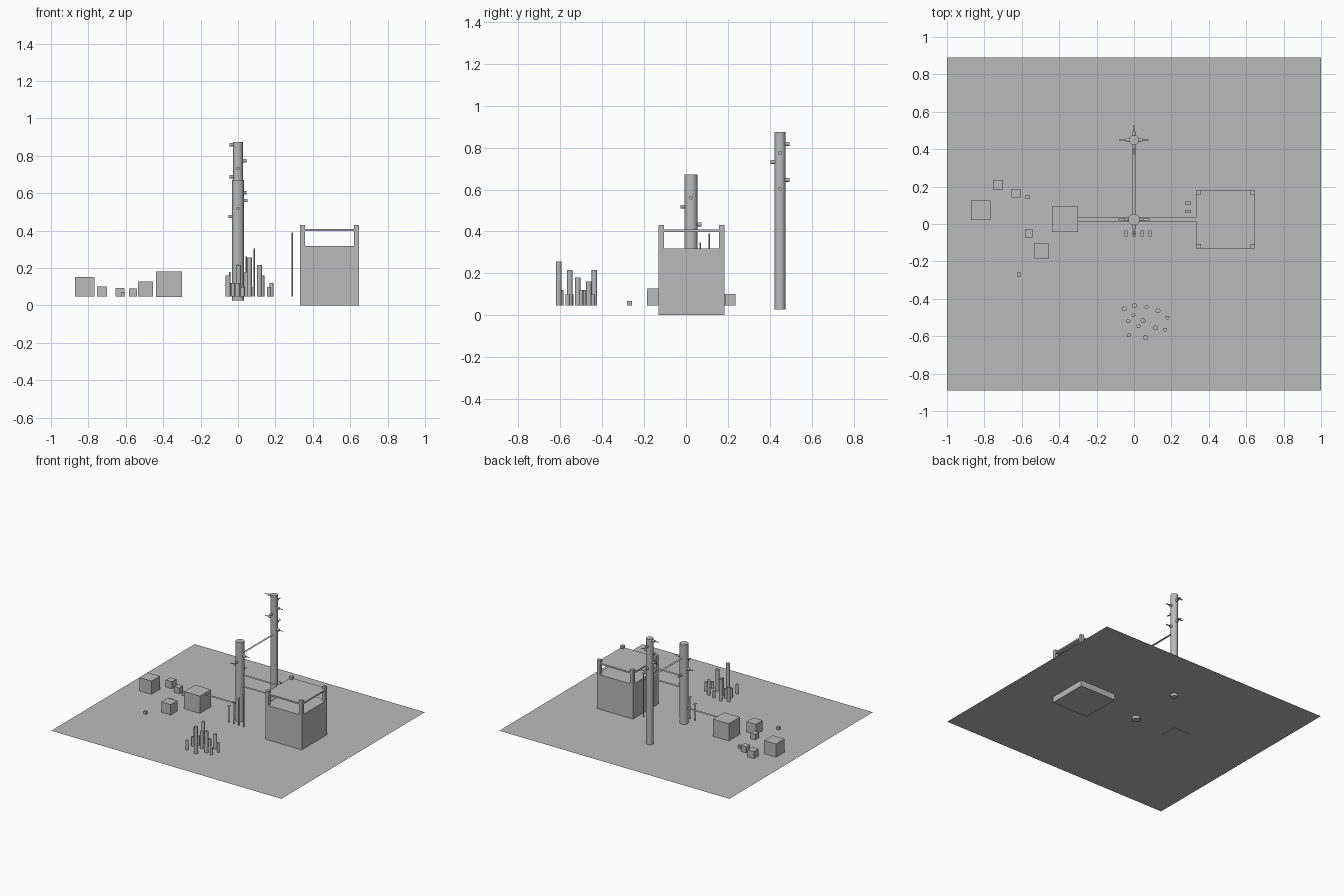
import bpy
from math import pi, sin, cos

if "Cube" in bpy.data.objects:
    bpy.data.objects.remove(bpy.data.objects["Cube"], do_unlink=True)

grey = bpy.data.materials.new("plain_grey")
grey.use_nodes = True
grey.diffuse_color = (0.5, 0.5, 0.5, 1)
grey.node_tree.nodes["Principled BSDF"].inputs["Base Color"].default_value = (0.5, 0.5, 0.5, 1)

GROUND = 0.047


def finish(name):
    ob = bpy.context.object
    ob.name = name
    ob.data.materials.append(grey)
    return ob


def box(name, x0, x1, y0, y1, z0, z1):
    bpy.ops.mesh.primitive_cube_add(size=1, location=((x0 + x1) / 2, (y0 + y1) / 2, (z0 + z1) / 2))
    bpy.context.object.scale = (x1 - x0, y1 - y0, z1 - z0)
    return finish(name)


def sheet(name, x, y, z, sx, sy, angle=0):
    bpy.ops.mesh.primitive_plane_add(size=1, location=(x, y, z), rotation=(0, 0, angle))
    bpy.context.object.scale = (sx, sy, 1)
    return finish(name)


def rod(name, x, y, z0, z1, r, sides=16):
    bpy.ops.mesh.primitive_cylinder_add(vertices=sides, radius=r, depth=z1 - z0,
                                        location=(x, y, (z0 + z1) / 2))
    ob = finish(name)
    bpy.ops.object.shade_smooth_by_angle()
    return ob


# Ground sheet
sheet("ground", 0, 0, GROUND, 2, 1.78)

# Tall poles with a spiral of pegs, each carrying a thin step
def pole(name, y, r, top, first_peg, count, start):
    rod(name, 0, y, 0.027, top, r, 24)
    for i in range(count):
        a = start - i * pi / 2
        z = first_peg - i * 0.0428
        mid = r + 0.007
        bpy.ops.mesh.primitive_cylinder_add(
            vertices=12, radius=0.009, depth=0.024,
            location=(mid * cos(a), y + mid * sin(a), z), rotation=(0, pi / 2, a))
        finish(name + "_peg")
        d = r + 0.026
        sheet(name + "_step", d * cos(a), y + d * sin(a), z, 0.052, 0.012, a)


pole("front_pole", 0.024, 0.031, 0.672, 0.561, 4, 0)
pole("back_pole", 0.449, 0.026, 0.874, 0.860, 7, pi)

# Flat walkways between the poles, the house and the large block
sheet("pole_walkway", 0, 0.237, 0.563, 0.017, 0.38)
for z in (0.32, 0.41):
    sheet("house_walkway", 0.18, 0.025, z, 0.304, 0.021)
sheet("block_walkway", -0.165, 0.025, 0.17, 0.28, 0.021)

# House: solid base, corner posts and thin roof
X0, X1, Y0, Y1 = 0.332, 0.647, -0.132, 0.183
box("house_base", X0, X1, Y0, Y1, 0, 0.318)
box("house_roof", X0, X1, Y0, Y1, 0.398, 0.41)
for x in (X0, X1 - 0.026):
    for y in (Y0, Y1 - 0.026):
        box("house_post", x, x + 0.026, y, y + 0.026, 0.31, 0.43)

# Rising steps on thin stalks
steps = [(-0.043 + 0.043 * i, -0.052, 0) for i in range(4)]
steps += [(0.29, 0.068, 1), (0.29, 0.111, 1)]
for i, (x, y, turned) in enumerate(steps):
    top = 0.178 + 0.0424 * i
    rod("step_stalk", x, y, GROUND, top, 0.004, 8)
    sheet("step_plate", x, y, top, 0.016, 0.032, turned * pi / 2)

# Scattered cubes: centre x, centre y, size
cubes = [(-0.819, 0.073, 0.104), (-0.727, 0.208, 0.055), (-0.631, 0.165, 0.046),
         (-0.570, 0.145, 0.022), (-0.615, -0.270, 0.022), (-0.561, -0.051, 0.043),
         (-0.495, -0.145, 0.081), (-0.369, 0.025, 0.138)]
for x, y, s in cubes:
    h = s / 2
    base = 0.044 if s > 0.12 else GROUND
    box("scattered_block", x - h, x + h, y - h, y + h, base, base + s)

# Cluster of upright columns: x, y, top
columns = [(-0.053, -0.453, 0.16), (0.003, -0.437, 0.215), (0.067, -0.445, 0.10),
           (0.128, -0.464, 0.16), (0.179, -0.501, 0.12), (-0.003, -0.488, 0.12),
           (-0.03, -0.52, 0.12), (0.048, -0.517, 0.18), (0.024, -0.547, 0.10),
           (0.115, -0.555, 0.215), (0.166, -0.565, 0.10), (-0.027, -0.595, 0.12),
           (0.061, -0.608, 0.257)]
for x, y, top in columns:
    rod("column", x, y, GROUND, top, 0.013 if top > 0.14 else 0.0105)
